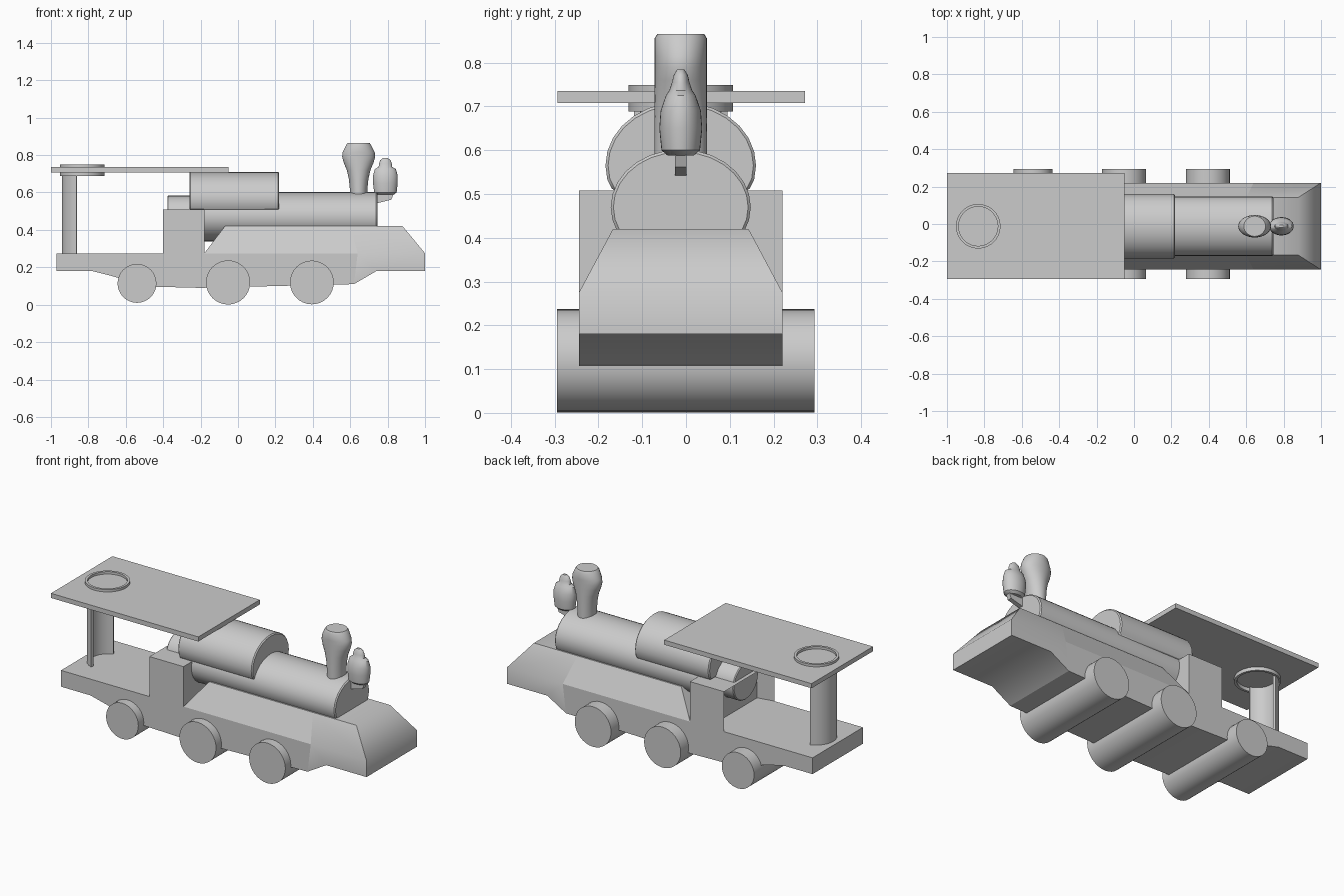
import bpy, bmesh
from math import sin, cos, pi, radians

if "Cube" in bpy.data.objects:
    bpy.data.objects.remove(bpy.data.objects["Cube"])

YC = -0.012           # centre line of the body
HALF, TOP = 0.2325, 0.155   # half widths of the body at its sides and its top


def finish(name, bm, angle=35, bevel=0):
    bmesh.ops.recalc_face_normals(bm, faces=bm.faces[:])
    me = bpy.data.meshes.new(name)
    bm.to_mesh(me)
    bm.free()
    ob = bpy.data.objects.new(name, me)
    bpy.context.collection.objects.link(ob)
    bpy.ops.object.select_all(action='DESELECT')
    ob.select_set(True)
    bpy.context.view_layer.objects.active = ob
    bpy.ops.object.shade_smooth_by_angle(angle=radians(angle))
    if bevel:
        mod = ob.modifiers.new("soft_rim", 'BEVEL')
        mod.width, mod.segments, mod.angle_limit = bevel, 1, radians(50)
    return ob


def loft(name, rings, caps=True, closed=False, angle=35, bevel=0):
    """Skin a series of equal-length point rings; caps may list index groups."""
    bm = bmesh.new()
    vs = [[bm.verts.new(p) for p in r] for r in rings]
    n = len(vs[0])
    pairs = list(zip(vs, vs[1:])) + ([(vs[-1], vs[0])] if closed else [])
    for a, b in pairs:
        for i in range(n):
            j = (i + 1) % n
            bm.faces.new((a[i], a[j], b[j], b[i]))
    if caps and not closed:
        groups = [range(n)] if caps is True else caps
        for ring in (vs[0], vs[-1]):
            for g in groups:
                bm.faces.new([ring[i] for i in g])
    return finish(name, bm, angle, bevel)


def slab(name, pts, caps=True, angle=35):
    """Side profile of (x, z, half width) points, mirrored across the centre line."""
    return loft(name, [[(x, YC + s * w, z) for x, z, w in pts] for s in (-1, 1)], caps, angle=angle)


def angles(n):
    return [2 * pi * i / n for i in range(n)]


def barrel(name, x0, x1, z, ry, rz, n=28, floor=-1, bevel=0):
    """Elliptical cylinder along x, optionally flattened below floor."""
    loft(name, [[(x, YC + ry * cos(a), max(floor, z + rz * sin(a))) for a in angles(n)]
                for x in (x0, x1)], bevel=bevel)


def upright(name, x, profile, n=32, angle=40):
    """Elliptical turned shape: profile of (z, rx, ry)."""
    loft(name, [[(x + rx * cos(a), YC + ry * sin(a), z) for a in angles(n)]
                for z, rx, ry in profile], angle=angle)


def box(name, x0, x1, y0, y1, z0, z1):
    loft(name, [[(x0, y0, z), (x1, y0, z), (x1, y1, z), (x0, y1, z)] for z in (z0, z1)])


# Chassis with raised rear deck
slab("chassis", [(x, z, HALF) for x, z in (
    (-0.97, 0.18), (-0.78, 0.18), (-0.68, 0.155), (-0.48, 0.097), (-0.2, 0.09),
    (0.62, 0.11), (0.64, 0.275), (-0.97, 0.275))])

# Sloped side housing under the boiler
slab("side_housing", [(-0.18, 0.275, HALF), (0.64, 0.275, HALF),
                      (0.60, 0.42, TOP), (-0.07, 0.42, TOP)], angle=20)

# Wedge nose
slab("nose", [(0.62, 0.11, HALF), (0.74, 0.18, HALF), (1, 0.18, HALF), (1, 0.275, HALF),
              (0.88, 0.42, TOP), (0.60, 0.42, TOP), (0.64, 0.275, HALF)],
     caps=[(0, 1, 2, 3, 6), (3, 4, 5, 6)], angle=60)

# Cab with a recessed rear face
bm = bmesh.new()
bmesh.ops.create_cube(bm, size=1)
for v in bm.verts:
    v.co = (-0.29 + 0.22 * v.co.x, YC + 2 * HALF * v.co.y, 0.378 + 0.26 * v.co.z)
bm.normal_update()
rear = [f for f in bm.faces if f.normal.x < -0.9]
bmesh.ops.inset_region(bm, faces=rear, thickness=0.025)
for v in rear[0].verts:
    v.co.x += 0.1
finish("cab", bm, 30)

# Boiler, raised firebox drum and rear drum end
barrel("boiler", -0.22, 0.745, 0.47, 0.16, 0.132, bevel=0.006)
barrel("firebox_drum", -0.26, 0.22, 0.565, 0.172, 0.145, floor=0.507, bevel=0.006)
barrel("rear_drum", -0.378, -0.2, 0.475, 0.115, 0.108, bevel=0.005)

# Chimney, tapered only along x
upright("chimney", 0.645, [(0.57, 0.046, 0.06), (0.62, 0.047, 0.06), (0.67, 0.052, 0.06),
                           (0.72, 0.063, 0.06), (0.76, 0.08, 0.06), (0.79, 0.088, 0.06),
                           (0.815, 0.086, 0.06), (0.855, 0.066, 0.06), (0.865, 0.058, 0.054)])

# Front lamp and its bracket
upright("lamp", 0.788, [(0.588, 0.045, 0.03), (0.6, 0.06, 0.044), (0.65, 0.066, 0.049),
                        (0.69, 0.066, 0.046), (0.725, 0.056, 0.034), (0.737, 0.036, 0.026),
                        (0.755, 0.034, 0.02), (0.772, 0.028, 0.016), (0.785, 0.012, 0.008)])
slab("lamp_bracket", [(x, z, 0.013) for x, z in (
    (0.735, 0.54), (0.82, 0.562), (0.835, 0.6), (0.735, 0.6))])

# Wheel rollers running the full width
for name, x, z, r in (("rear_wheels", -0.54, 0.114, 0.104),
                      ("middle_wheels", -0.053, 0.119, 0.118),
                      ("front_wheels", 0.395, 0.119, 0.117)):
    loft(name, [[(x + r * cos(a), y, z + r * sin(a)) for a in angles(32)] for y in (-0.295, 0.293)])

# Flat roof and the ring around its support
box("roof", -1, -0.05, -0.294, 0.272, 0.708, 0.735)
loft("roof_ring", [[(-0.833 + r * cos(a), YC + r * sin(a), z) for a in angles(40)]
                   for r, z in ((0.105, 0.688), (0.119, 0.688), (0.119, 0.749), (0.105, 0.749))],
     closed=True)

# Curved shell column holding the roof
arc = [pi + radians(t) for t in range(-72, 73, 12)]
outline = [(-0.83 + r * cos(a), YC + r * sin(a))
           for r, sweep in ((0.112, arc), (0.097, arc[::-1])) for a in sweep]
loft("roof_column", [[(x, y, z) for x, y in outline] for z in (0.25, 0.71)])
